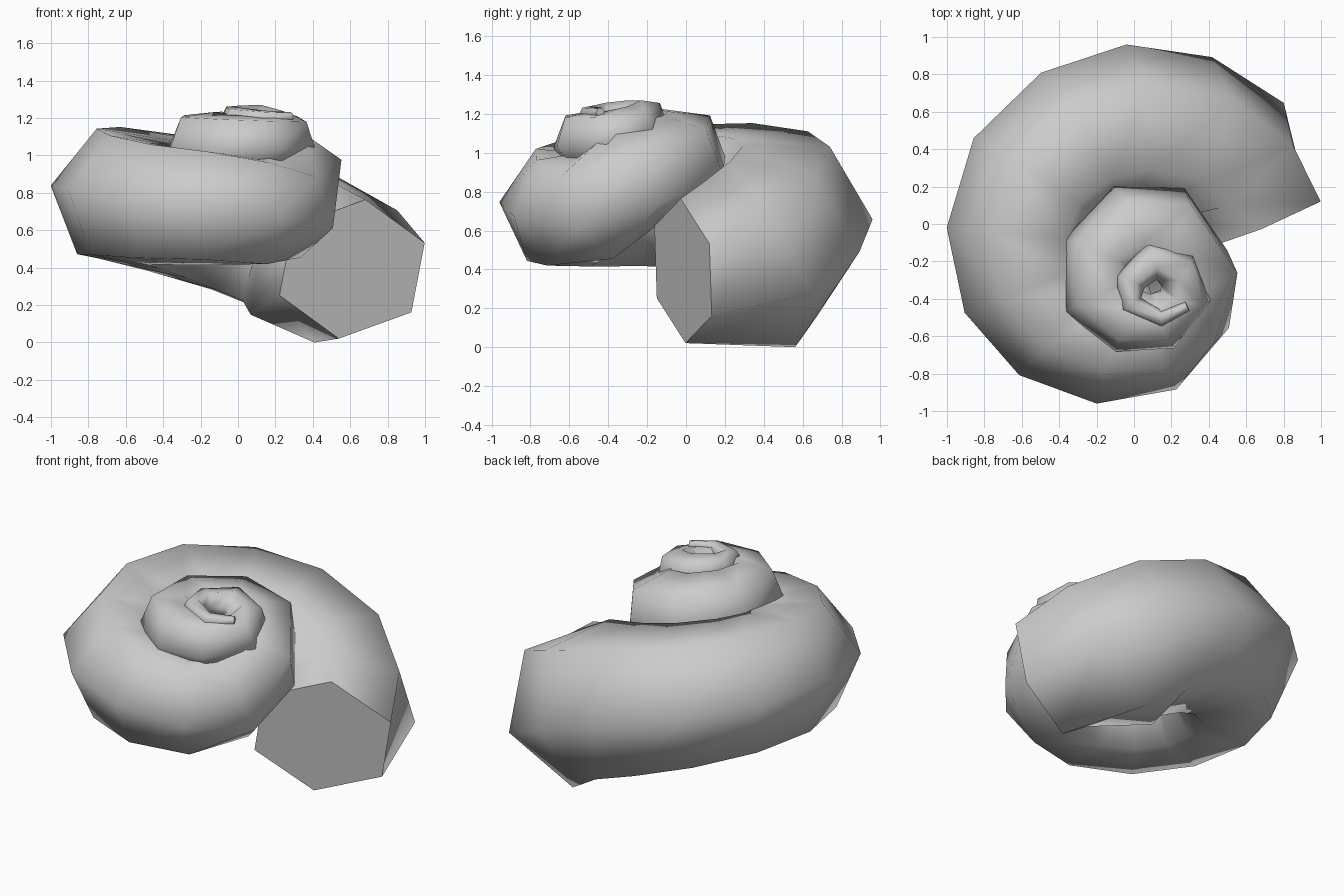
import bpy, bmesh, math
from mathutils import Vector

if "Cube" in bpy.data.objects:
    bpy.data.objects.remove(bpy.data.objects["Cube"])

# centre line of the tube, from the mouth up to the tip
PATH = [Vector(p) for p in (
    (.61, -.015, .385), (.46, .33, .42), (.275, .45, .55), (-.02, .51, .65),
    (-.295, .43, .72), (-.52, .23, .765), (-.615, -.05, .77), (-.57, -.32, .755),
    (-.405, -.525, .73), (-.155, -.63, .71), (.095, -.60, .70), (.255, -.455, .72),
    (.295, -.26, .87), (.16, -.03, .945), (-.02, -.02, .995), (-.18, -.175, 1.03),
    (-.19, -.39, 1.04), (-.035, -.515, 1.045), (.15, -.52, 1.055), (.275, -.385, 1.075),
    (.235, -.25, 1.12), (.095, -.20, 1.17), (-.02, -.31, 1.185), (-.015, -.43, 1.19),
    (.147, -.506, 1.19), (.285, -.44, 1.20))]
# roll of the hexagon at each ring, in degrees
ROLL = (-38, -20, -9, 0, 5, 8, 9, 8, 6, 5, -6, -25, -36, -17, -5, -5, -8, -9,
        -11, -15, -15, -8, -5, -8, -10, -10)
SIDES = 6
# the lip and the ring behind it lean differently from the path
LEAN = {0: Vector((-.36, .93, .1)), 1: Vector((-.49, .74, .46))}


def direction(i):
    if i in LEAN:
        return LEAN[i].normalized()
    before = (PATH[i] - PATH[i - 1]).normalized()
    if i == len(PATH) - 1:
        return before
    return (before + (PATH[i + 1] - PATH[i]).normalized()).normalized()


bm = bmesh.new()
rings = []
for i, (centre, roll) in enumerate(zip(PATH, ROLL)):
    along = direction(i)
    out = Vector((along.y, -along.x, 0)).normalized()
    up = out.cross(along)
    # the mouth is a little wider than tall
    wide, tall = (.443, .377) if i == 0 else (.508 - .0193 * i,) * 2
    ring = []
    for k in range(SIDES):
        a = math.radians(roll + 360 * k / SIDES)
        ring.append(bm.verts.new(centre + out * wide * math.cos(a) + up * tall * math.sin(a)))
    rings.append(ring)

# tube walls
for r0, r1 in zip(rings, rings[1:]):
    for k in range(SIDES):
        n = (k + 1) % SIDES
        bm.faces.new((r0[k], r0[n], r1[n], r1[k])).smooth = True
# flat mouth and tip caps, with crisp rims
for ring in (rings[0], rings[-1]):
    cap = bm.faces.new(ring)
    for e in cap.edges:
        e.smooth = False
bmesh.ops.recalc_face_normals(bm, faces=bm.faces[:])

# stand on the ground
low = min(v.co.z for v in bm.verts)
bmesh.ops.translate(bm, verts=bm.verts[:], vec=(0, 0, -low))

mesh = bpy.data.meshes.new("spiral_shell")
bm.to_mesh(mesh)
bm.free()
shell = bpy.data.objects.new("spiral_shell", mesh)
bpy.context.collection.objects.link(shell)
